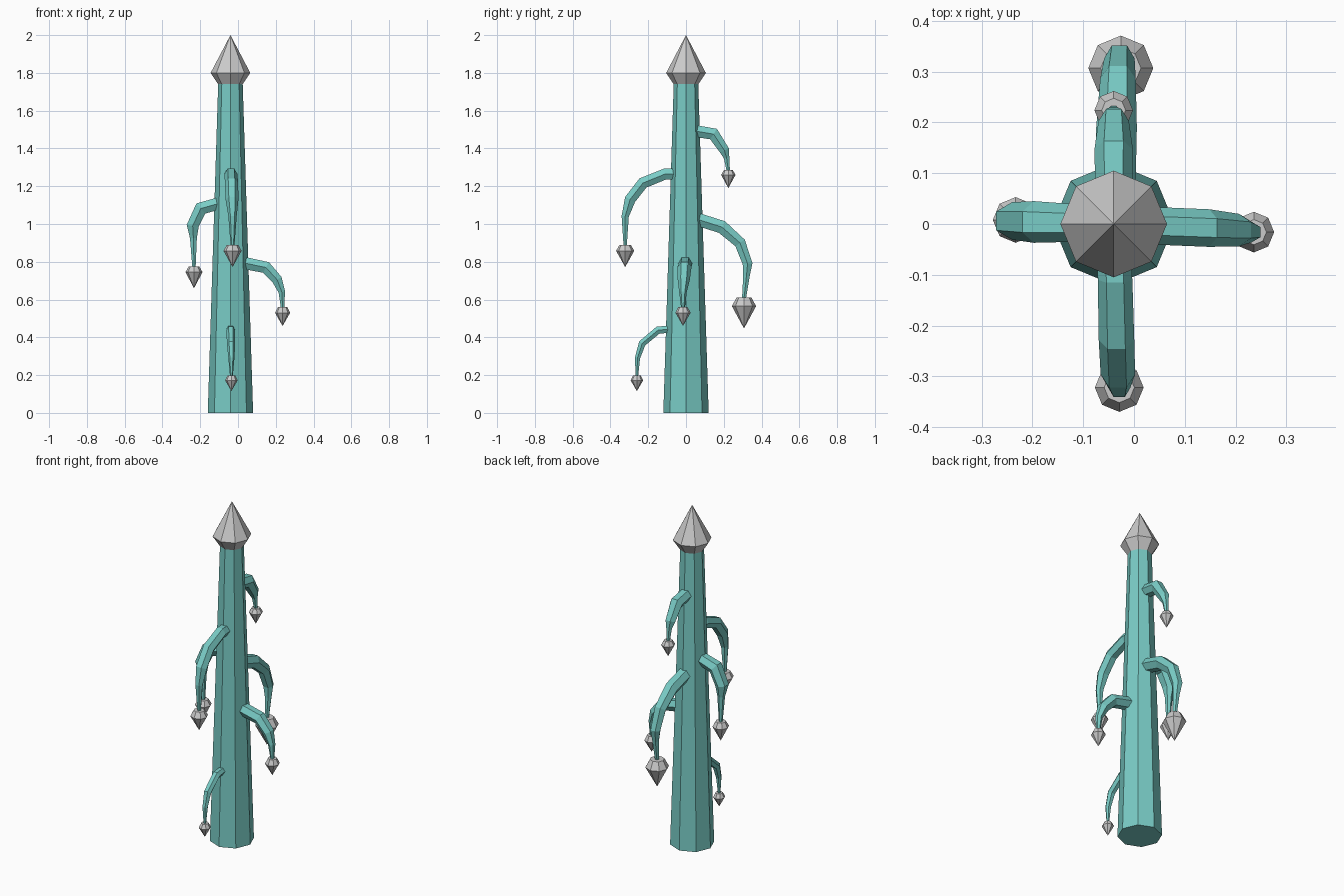
import bpy, bmesh, math
from mathutils import Vector

if "Cube" in bpy.data.objects:
    bpy.data.objects.remove(bpy.data.objects["Cube"])

CX = -0.04  # trunk axis

teal = bpy.data.materials.new("teal")
teal.diffuse_color = (0.19, 0.6, 0.56, 1)
teal.use_nodes = True
teal.node_tree.nodes["Principled BSDF"].inputs["Base Color"].default_value = teal.diffuse_color


def loft(name, rings, mat=None):
    """Skin a list of rings; a ring holding one point is a tip."""
    bm = bmesh.new()
    vr = [[bm.verts.new(p) for p in r] for r in rings]
    for a, b in zip(vr, vr[1:]):
        n = len(a)
        for k in range(n):
            j = (k + 1) % n
            if len(b) == 1:
                bm.faces.new((a[k], a[j], b[0]))
            else:
                bm.faces.new((a[k], a[j], b[j], b[k]))
    for r in (vr[0], vr[-1]):
        if len(r) > 2:
            bm.faces.new(r)
    bmesh.ops.recalc_face_normals(bm, faces=bm.faces)
    me = bpy.data.meshes.new(name)
    bm.to_mesh(me)
    bm.free()
    if mat:
        me.materials.append(mat)
    ob = bpy.data.objects.new(name, me)
    bpy.context.collection.objects.link(ob)
    return ob


def lathe(name, x, y, profile, mat=None):
    """Eight-sided turned shape from (radius, z) pairs."""
    rings = []
    for r, z in profile:
        if r == 0:
            rings.append([(x, y, z)])
        else:
            rings.append([(x + r * math.cos(k * math.pi / 4),
                           y + r * math.sin(k * math.pi / 4), z) for k in range(8)])
    return loft(name, rings, mat)


def branch(name, direction, shift, path, gem):
    """Hexagonal drooping tube along (out, z, radius) points, ending in a gem."""
    d = Vector((direction[0], direction[1], 0))
    side = Vector((abs(d.y), abs(d.x), 0))
    base = Vector((CX, 0, 0)) if d.x == 0 else Vector((0, 0, 0))
    n = len(path)
    pts = [base + d * o + Vector((0, 0, z)) + side * shift * min(1, i / (n - 2))
           for i, (o, z, r) in enumerate(path)]
    rings = []
    for i, p in enumerate(pts):
        t = Vector((0, 0, 0))
        if i > 0:
            t += (p - pts[i - 1]).normalized()
        if i < n - 1:
            t += (pts[i + 1] - p).normalized()
        t -= side * t.dot(side)
        up = side.cross(t.normalized())
        r = path[i][2]
        rings.append([p + side * r * math.cos(k * math.pi / 3)
                      + up * r * math.sin(k * math.pi / 3) for k in range(6)])
    loft(name, rings, teal)
    # hanging gem
    top, mid, tip, r = gem
    e = pts[-1]
    lathe(name + "_gem", e.x, e.y, [(r * 0.62, top), (r, mid), (0, tip)])


# trunk and spear point
lathe("trunk", CX, 0, [(0.12, 0), (0.065, 1.74)], teal)
lathe("spear_point", CX, 0, [(0.065, 1.74), (0.105, 1.80), (0, 2.0)])

# branches: outward distance, height, radius
branch("left_branch", (-1, 0), 0.008,
       [(0.08, 1.108, 0.037), (0.115, 1.105, 0.037), (0.197, 1.082, 0.041),
        (0.24, 0.99, 0.037), (0.236, 0.925, 0.021), (0.233, 0.77, 0.01)],
       (0.775, 0.745, 0.66, 0.045))
branch("right_branch", (1, 0), -0.016,
       [(0.0, 0.79, 0.036), (0.05, 0.79, 0.037), (0.148, 0.77, 0.037),
        (0.207, 0.705, 0.032), (0.232, 0.64, 0.02), (0.236, 0.555, 0.01)],
       (0.56, 0.53, 0.46, 0.04))
branch("front_upper_branch", (0, -1), 0.011,
       [(0.05, 1.265, 0.033), (0.11, 1.265, 0.034), (0.228, 1.217, 0.035),
        (0.296, 1.13, 0.034), (0.322, 1.04, 0.022), (0.322, 0.885, 0.01)],
       (0.89, 0.858, 0.772, 0.048))
branch("front_lower_branch", (0, -1), 0.005,
       [(0.07, 0.445, 0.022), (0.148, 0.438, 0.023), (0.232, 0.368, 0.022),
        (0.257, 0.29, 0.016), (0.26, 0.19, 0.007)],
       (0.197, 0.172, 0.115, 0.033))
branch("back_upper_branch", (0, 1), 0.0,
       [(0.03, 1.49, 0.034), (0.063, 1.49, 0.036), (0.146, 1.476, 0.038),
        (0.203, 1.39, 0.03), (0.215, 1.35, 0.017), (0.224, 1.28, 0.01)],
       (1.285, 1.26, 1.19, 0.038))
branch("back_lower_branch", (0, 1), 0.014,
       [(0.03, 1.028, 0.038), (0.06, 1.025, 0.04), (0.19, 0.984, 0.04),
        (0.286, 0.90, 0.035), (0.326, 0.79, 0.03), (0.32, 0.725, 0.02),
        (0.307, 0.605, 0.012)],
       (0.61, 0.565, 0.447, 0.064))
